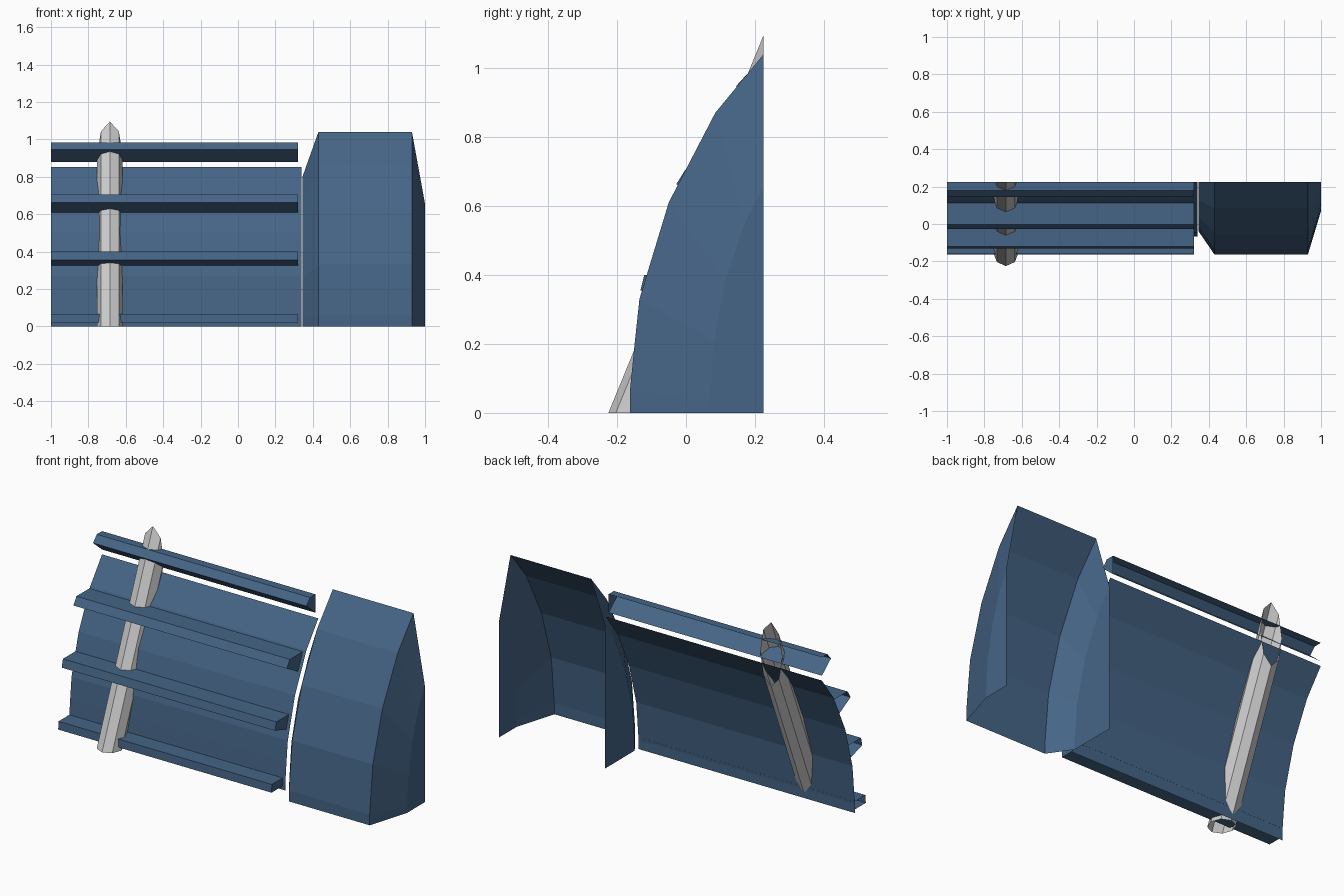
import bpy, bmesh, math
from mathutils import Vector

if "Cube" in bpy.data.objects:
    bpy.data.objects.remove(bpy.data.objects["Cube"])

BACK = 0.225
# Curved outer profile (y, z), bottom to top
PROFILE = [(-0.163, 0.0), (-0.163, 0.06), (-0.15, 0.19), (-0.135, 0.33),
           (-0.05, 0.61), (0.085, 0.87), (BACK, 1.04)]

blue = bpy.data.materials.new("blue_paint")
blue.diffuse_color = (0.06, 0.13, 0.24, 1)
blue.use_nodes = True
blue.node_tree.nodes["Principled BSDF"].inputs["Base Color"].default_value = blue.diffuse_color


def finish(name, bm, mat=None, recalc=False):
    if recalc:
        bmesh.ops.recalc_face_normals(bm, faces=bm.faces)
    me = bpy.data.meshes.new(name)
    bm.to_mesh(me)
    bm.free()
    ob = bpy.data.objects.new(name, me)
    bpy.context.collection.objects.link(ob)
    if mat:
        me.materials.append(mat)
    return ob


def scaled(sy, sz):
    return [(BACK - (BACK - y) * sy, z * sz) for y, z in PROFILE]


def loft(sections):
    """Open sheet through (x, profile) sections."""
    bm = bmesh.new()
    rows = [[bm.verts.new((x, y, z)) for y, z in prof] for x, prof in sections]
    for a, b in zip(rows, rows[1:]):
        for i in range(len(a) - 1):
            bm.faces.new((a[i], b[i], b[i + 1], a[i + 1]))
    return bm, rows


# Recessed curved wall
bm, _ = loft([(-1.0, scaled(0.75, 0.82)), (0.34, scaled(0.75, 0.82))])
finish("curved_wall", bm, blue)

# Large end block: tapered flanks with flat end caps, open back and bottom
bm, rows = loft([(0.345, scaled(0.68, 0.77)), (0.43, PROFILE),
                 (0.93, PROFILE), (1.0, scaled(0.40, 0.63))])
for row, x in ((rows[0], 0.345), (rows[-1], 1.0)):
    corner = bm.verts.new((x, BACK, 0))
    cap = row + [corner]
    bm.faces.new(cap if x > 0.9 else cap[::-1])
finish("end_block", bm, blue)

# Four ledges: underside, front lip, flat top; capped beside the block
ledges = [
    [(-0.066, 0.02), (-0.163, 0.02), (-0.160, 0.065), (-0.064, 0.065)],
    [(-0.034, 0.325), (-0.132, 0.355), (-0.121, 0.40), (-0.010, 0.40)],
    [(0.070, 0.61), (-0.028, 0.663), (-0.002, 0.705), (0.112, 0.705)],
    [(BACK, 0.88), (0.145, 0.947), (0.178, 0.983), (BACK, 0.983)],
]
for n, prof in enumerate(ledges, 1):
    bm, rows = loft([(-1.0, prof), (0.322, prof)])
    bm.faces.new(rows[-1])
    finish(f"ledge_{n}", bm, blue)

# Leaning eight-sided post, trimmed at the floor and the back plane
R = 0.068
along = Vector((0, 0.45, 1.095)).normalized()
side = Vector((1, 0, 0))
out = Vector((0, -along.z, along.y))
start = Vector((-0.685, -0.225, 0)) - out * R
bm = bmesh.new()
rings = []
for t in (-0.4, 1.6):
    rings.append([bm.verts.new(start + along * t
                               + side * (R * math.sin(k * math.pi / 4))
                               + out * (R * math.cos(k * math.pi / 4)))
                  for k in range(8)])
for k in range(8):
    j = (k + 1) % 8
    bm.faces.new((rings[0][k], rings[0][j], rings[1][j], rings[1][k]))
for co, no in (((0, 0, 0), (0, 0, -1)), ((0, BACK, 0), (0, 1, 0))):
    bmesh.ops.bisect_plane(bm, geom=bm.verts[:] + bm.edges[:] + bm.faces[:],
                           plane_co=co, plane_no=no, clear_outer=True)
finish("leaning_post", bm, recalc=True)
